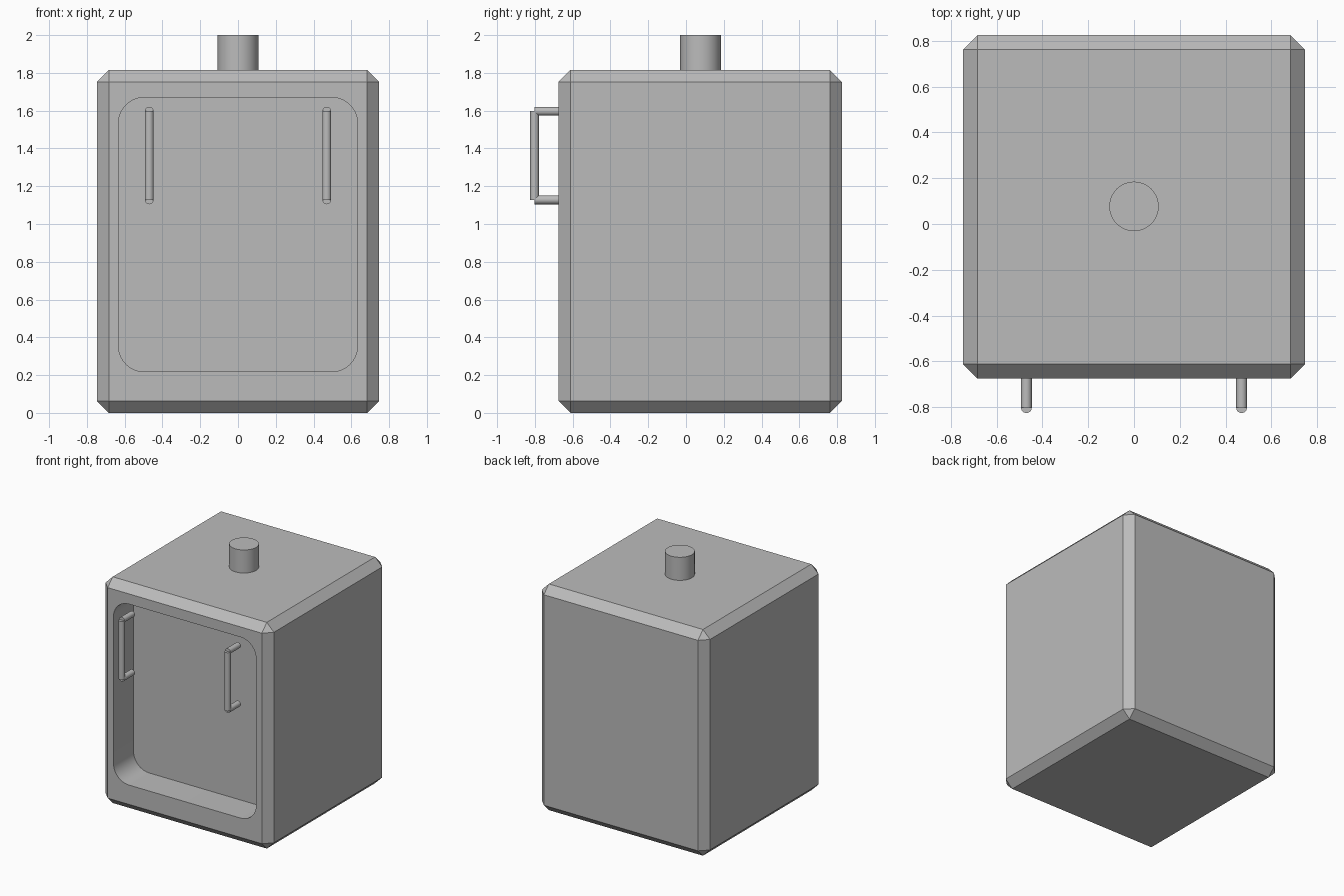
import bpy
import bmesh
import math
from mathutils import Vector

cube = bpy.data.objects.get("Cube")
if cube:
    bpy.data.objects.remove(cube, do_unlink=True)

grey = bpy.data.materials.new("plain_grey")
grey.use_nodes = True
grey.diffuse_color = (0.5, 0.5, 0.5, 1)
grey.node_tree.nodes["Principled BSDF"].inputs["Base Color"].default_value = (0.5, 0.5, 0.5, 1)


def make_object(name, bm):
    bmesh.ops.recalc_face_normals(bm, faces=bm.faces[:])
    mesh = bpy.data.meshes.new(name)
    bm.to_mesh(mesh)
    bm.free()
    mesh.materials.append(grey)
    obj = bpy.data.objects.new(name, mesh)
    bpy.context.collection.objects.link(obj)
    return obj


def activate(obj):
    bpy.ops.object.select_all(action='DESELECT')
    obj.select_set(True)
    bpy.context.view_layer.objects.active = obj


def smooth(obj):
    activate(obj)
    bpy.ops.object.shade_smooth_by_angle(angle=math.radians(30))


def box(low, high):
    bm = bmesh.new()
    bmesh.ops.create_cube(bm, size=1)
    low, high = Vector(low), Vector(high)
    bmesh.ops.scale(bm, vec=high - low, verts=bm.verts)
    bmesh.ops.translate(bm, vec=(low + high) / 2, verts=bm.verts)
    return bm


def add_rod(bm, start, end, radius, sides=32):
    start, end = Vector(start), Vector(end)
    axis = end - start
    verts = bmesh.ops.create_cone(bm, cap_ends=True, segments=sides, radius1=radius,
                                  radius2=radius, depth=axis.length)["verts"]
    turn = Vector((0, 0, 1)).rotation_difference(axis)
    bmesh.ops.rotate(bm, matrix=turn.to_matrix(), verts=verts)
    bmesh.ops.translate(bm, vec=(start + end) / 2, verts=verts)


# Chamfered body
front = -0.675
bm = box((-0.747, front, 0), (0.747, 0.825, 1.815))
bmesh.ops.bevel(bm, geom=bm.edges[:], offset=0.063, segments=1, affect='EDGES')
body = make_object("body", bm)

# Rounded opening cut into the front
bm = box((-0.633, front - 0.2, 0.218), (0.633, front + 0.255, 1.67))
depth_edges = [e for e in bm.edges if abs(e.verts[0].co.y - e.verts[1].co.y) > 0.1]
bmesh.ops.bevel(bm, geom=depth_edges, offset=0.137, segments=10, profile=0.5, affect='EDGES')
cutter = make_object("opening_cutter", bm)
cutter.hide_render = True
cut = body.modifiers.new("opening", 'BOOLEAN')
cut.operation = 'DIFFERENCE'
cut.solver = 'EXACT'
cut.object = cutter
activate(body)
bpy.ops.object.modifier_apply(modifier=cut.name)
bpy.data.objects.remove(cutter, do_unlink=True)
smooth(body)

# Top pipe
bm = bmesh.new()
add_rod(bm, (0, 0.077, 1.8), (0, 0.077, 2), 0.108, 48)
smooth(make_object("top_pipe", bm))

# Handles: an upright bar and two posts each
bar_y, low_z, high_z, rod = -0.802, 1.128, 1.597, 0.0235
for side, x in (("left", 0.47), ("right", -0.47)):
    bm = bmesh.new()
    add_rod(bm, (x, bar_y, low_z), (x, bar_y, high_z), rod)
    for z in (low_z, high_z):
        add_rod(bm, (x, bar_y, z), (x, front + 0.006, z), rod)
    smooth(make_object(side + "_handle", bm))
